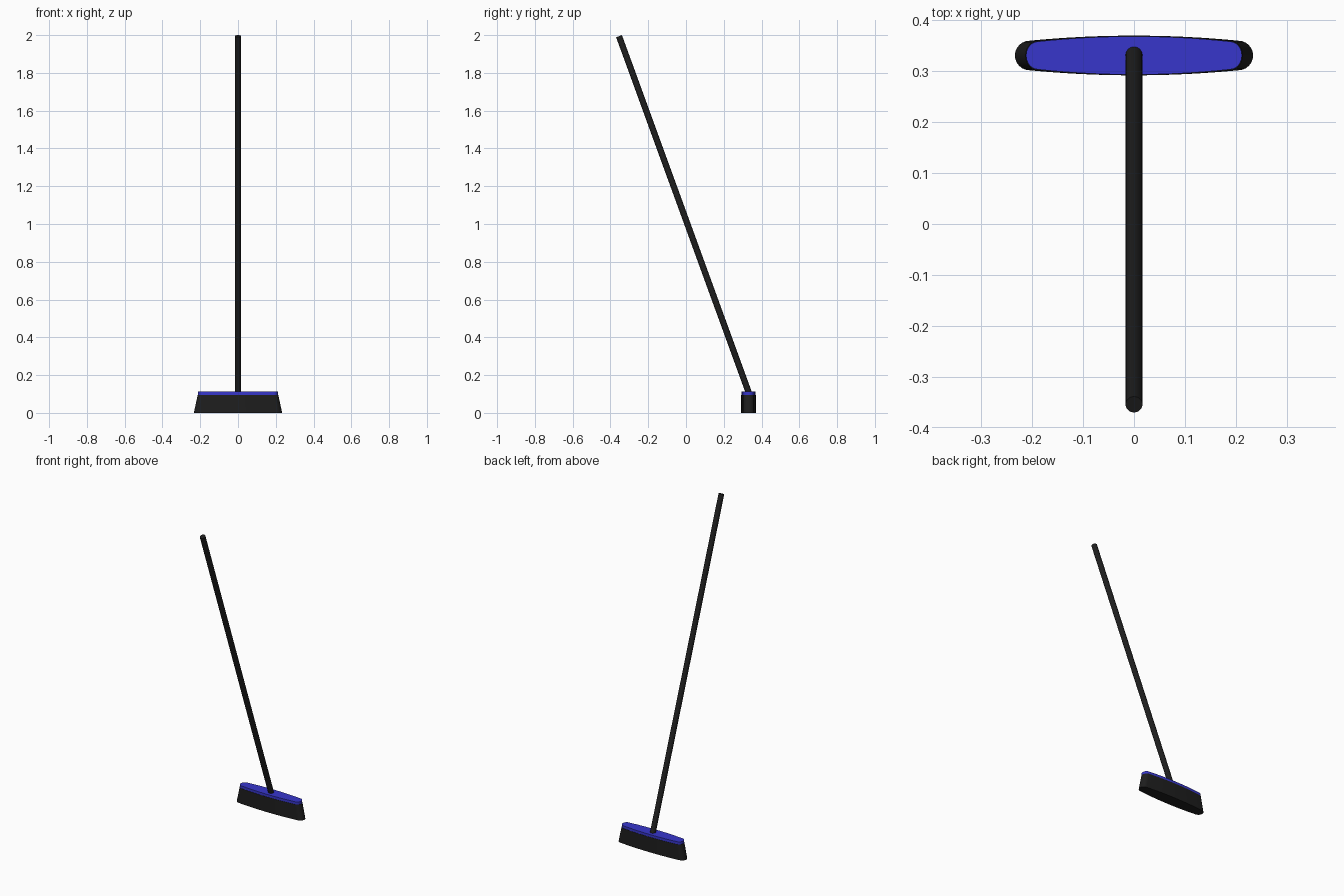
import bpy, bmesh, math
from mathutils import Vector

if "Cube" in bpy.data.objects:
    bpy.data.objects.remove(bpy.data.objects["Cube"])

HEAD_Y = 0.331


def material(name, color):
    m = bpy.data.materials.new(name)
    m.diffuse_color = (*color, 1)
    m.use_nodes = True
    m.node_tree.nodes["Principled BSDF"].inputs["Base Color"].default_value = m.diffuse_color
    return m


black = material("black", (0.013, 0.013, 0.013))
blue = material("blue", (0.038, 0.037, 0.6))


def outline(half_len, half_mid, half_end, depth):
    """Bowed sides with rounded ends, counter-clockwise from above."""
    xs = half_len - depth
    half = []
    for i in range(13):                      # rounded right end
        a = math.radians(-90 + 15 * i)
        half.append((xs + depth * math.cos(a), half_end * math.sin(a)))
    for i in range(1, 16):                   # bowed back side
        t = 1 - 2 * i / 16
        half.append((xs * t, half_end + (half_mid - half_end) * (1 - t * t)))
    return half + [(-x, -y) for x, y in half]


def loft(name, sections, mat):
    """Join (outline, z) sections into a closed solid."""
    bm = bmesh.new()
    rings = [[bm.verts.new((x, y + HEAD_Y, z)) for x, y in pts] for pts, z in sections]
    n = len(rings[0])
    for lo, hi in zip(rings, rings[1:]):
        for i in range(n):
            j = (i + 1) % n
            bm.faces.new((lo[i], lo[j], hi[j], hi[i]))
    bm.faces.new(rings[0][::-1])
    bm.faces.new(rings[-1])
    me = bpy.data.meshes.new(name)
    bm.to_mesh(me)
    bm.free()
    me.materials.append(mat)
    ob = bpy.data.objects.new(name, me)
    bpy.context.collection.objects.link(ob)
    smooth(ob)
    return ob


def smooth(ob):
    bpy.ops.object.select_all(action='DESELECT')
    ob.select_set(True)
    bpy.context.view_layer.objects.active = ob
    bpy.ops.object.shade_smooth_by_angle(angle=math.radians(35))


# Bristle block flaring toward the floor
loft("bristles", [(outline(0.234, 0.039, 0.029, 0.029), 0.0),
                  (outline(0.213, 0.039, 0.029, 0.025), 0.096)], black)

# Blue cap on top of the bristles
cap = outline(0.212, 0.0375, 0.0275, 0.024)
loft("head_cap", [(cap, 0.096), (cap, 0.112)], blue)

# Leaning round handle
bottom, top = Vector((0, 0.335, 0.1)), Vector((0, -0.3545, 1.9943))
axis = top - bottom
bpy.ops.mesh.primitive_cylinder_add(vertices=32, radius=0.0165, depth=axis.length,
                                    location=(bottom + top) / 2,
                                    rotation=axis.to_track_quat('Z', 'Y').to_euler())
handle = bpy.context.object
handle.name = "handle"
handle.data.materials.append(black)
smooth(handle)
